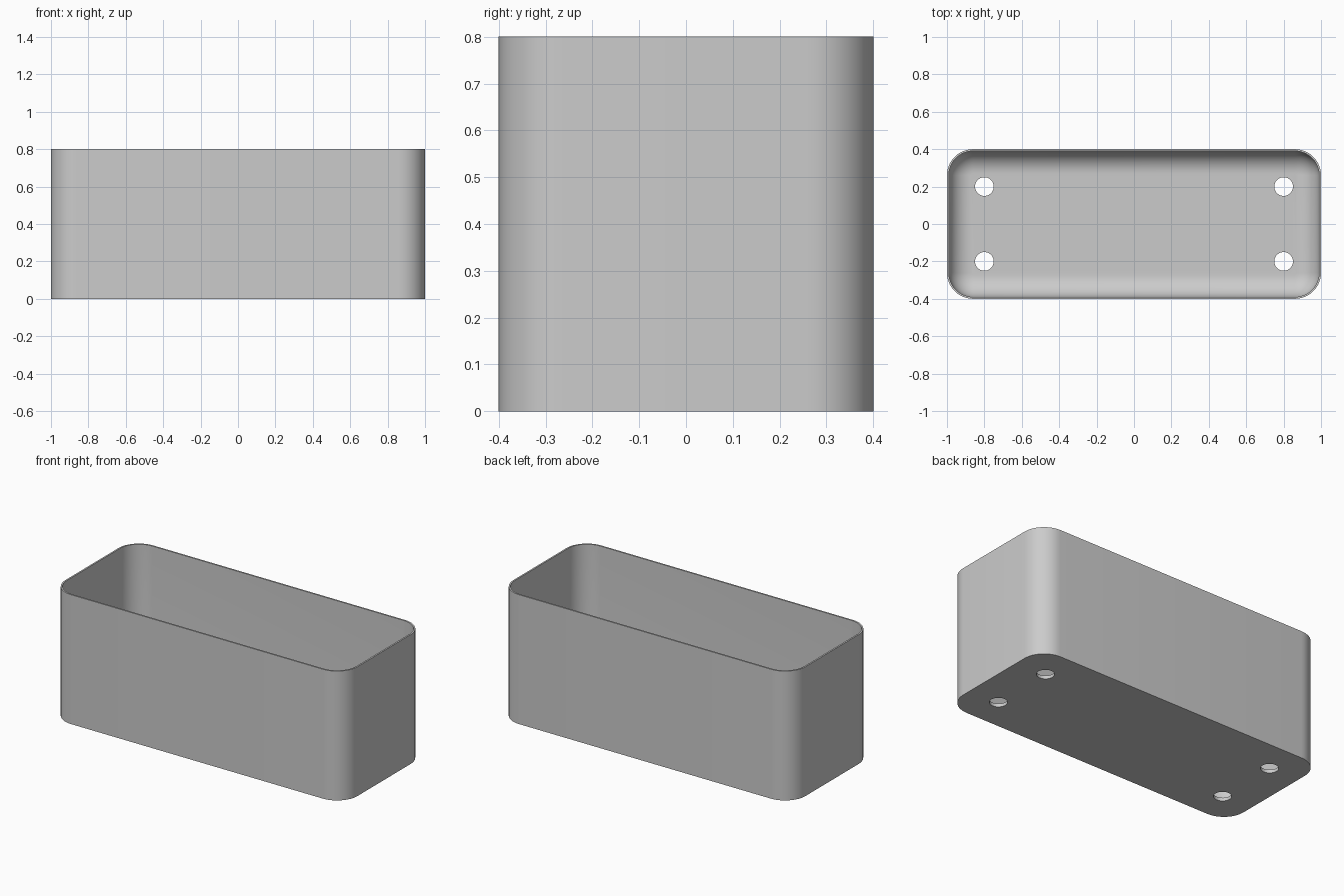
import bpy, bmesh, math

cube = bpy.data.objects.get("Cube")
if cube:
    bpy.data.objects.remove(cube, do_unlink=True)

LENGTH, DEPTH, HEIGHT = 2.0, 0.8, 0.8
CORNER, WALL, FLOOR, FILLET = 0.14, 0.01, 0.02, 0.12
STEPS = 12

grey = bpy.data.materials.new("light grey")
grey.use_nodes = True
colour = (0.6, 0.6, 0.6, 1)
grey.diffuse_color = colour
grey.node_tree.nodes["Principled BSDF"].inputs["Base Color"].default_value = colour


def rounded_ring(bm, inset, z):
    """Rounded rectangle of vertices, moved inward by inset."""
    radius = CORNER - inset
    cx, cy = LENGTH / 2 - CORNER, DEPTH / 2 - CORNER
    ring = []
    for quarter, (sx, sy) in enumerate([(1, 1), (-1, 1), (-1, -1), (1, -1)]):
        for i in range(STEPS + 1):
            a = (quarter + i / STEPS) * math.pi / 2
            ring.append(bm.verts.new((sx * cx + radius * math.cos(a),
                                      sy * cy + radius * math.sin(a), z)))
    return ring


# Profile of the shell: outside wall, rim, inside wall, rounded inner floor edge
profile = [(0, 0), (0, HEIGHT), (WALL, HEIGHT)]
for i in range(STEPS + 1):
    a = i / STEPS * math.pi / 2
    profile.append((WALL + FILLET * (1 - math.cos(a)),
                    FLOOR + FILLET * (1 - math.sin(a))))

bm = bmesh.new()
rings = [rounded_ring(bm, inset, z) for inset, z in profile]
for low, high in zip(rings, rings[1:]):
    for i in range(len(low)):
        j = (i + 1) % len(low)
        bm.faces.new((low[i], low[j], high[j], high[i]))
bm.faces.new(rings[0][::-1])
bm.faces.new(rings[-1])
bmesh.ops.recalc_face_normals(bm, faces=bm.faces)
mesh = bpy.data.meshes.new("planter_box")
bm.to_mesh(mesh)
bm.free()
mesh.materials.append(grey)
box = bpy.data.objects.new("planter_box", mesh)
bpy.context.collection.objects.link(box)

# Four drain holes through the floor
bm = bmesh.new()
for x in (-0.8, 0.8):
    for y in (-0.2, 0.2):
        made = bmesh.ops.create_cone(bm, cap_ends=True, segments=32,
                                     radius1=0.05, radius2=0.05, depth=0.1)
        bmesh.ops.translate(bm, verts=made["verts"], vec=(x, y, 0))
cut_mesh = bpy.data.meshes.new("drain_hole_cutter")
bm.to_mesh(cut_mesh)
bm.free()
cut_mesh.materials.append(grey)
cutter = bpy.data.objects.new("drain_hole_cutter", cut_mesh)
bpy.context.collection.objects.link(cutter)

holes = box.modifiers.new("drain_holes", "BOOLEAN")
holes.operation = "DIFFERENCE"
holes.solver = "EXACT"
holes.object = cutter
bpy.context.view_layer.objects.active = box
box.select_set(True)
bpy.ops.object.modifier_apply(modifier=holes.name)
bpy.data.objects.remove(cutter, do_unlink=True)

bpy.ops.object.shade_smooth_by_angle(angle=math.radians(30))
